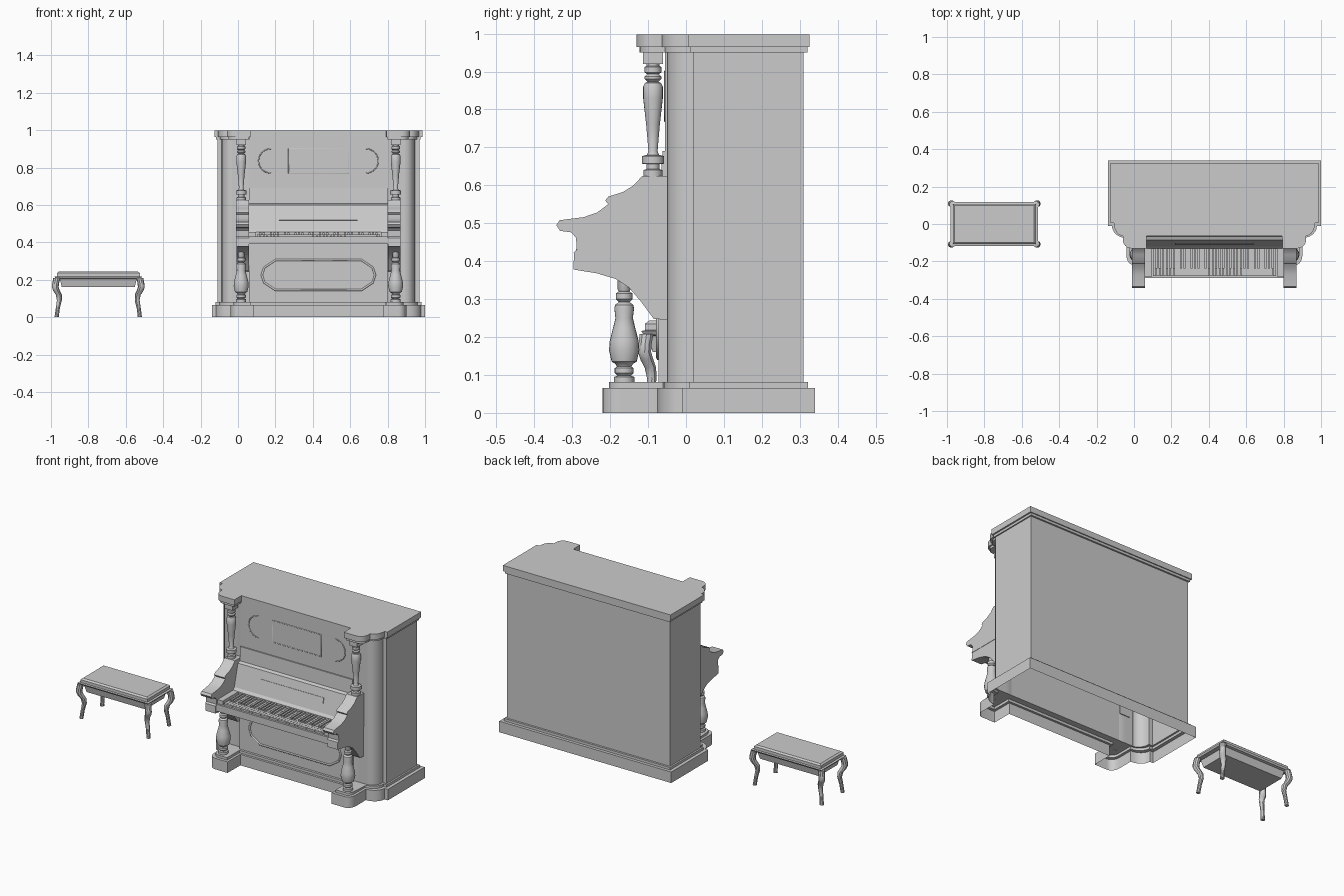
import bpy, bmesh
from math import sin, cos, pi, radians

CX = 0.43      # piano centre
BX = -0.747    # bench centre


def add(name, verts, faces, smooth=False):
    bm = bmesh.new()
    vs = [bm.verts.new(v) for v in verts]
    for f in faces:
        bm.faces.new([vs[i] for i in f])
    bmesh.ops.recalc_face_normals(bm, faces=bm.faces)
    me = bpy.data.meshes.new(name)
    bm.to_mesh(me)
    bm.free()
    ob = bpy.data.objects.new(name, me)
    bpy.context.collection.objects.link(ob)
    if smooth:
        bpy.context.view_layer.objects.active = ob
        ob.select_set(True)
        bpy.ops.object.shade_smooth_by_angle(angle=radians(35))
        ob.select_set(False)
    return ob


def loft(name, rings, bottom=True, smooth=True):
    n = len(rings[0])
    faces = [(k*n + i, k*n + (i+1) % n, (k+1)*n + (i+1) % n, (k+1)*n + i)
             for k in range(len(rings)-1) for i in range(n)]
    faces.append(tuple(range((len(rings)-1)*n, len(rings)*n)))
    if bottom:
        faces.append(tuple(reversed(range(n))))
    return add(name, [p for r in rings for p in r], faces, smooth)


def slab(name, profile, x0, x1, smooth=False):
    """(y, z) profile extruded along x"""
    return loft(name, [[(x, y, z) for y, z in profile] for x in (x0, x1)], smooth=smooth)


def box(name, x0, x1, y0, y1, z0, z1):
    return slab(name, [(y0, z0), (y1, z0), (y1, z1), (y0, z1)], x0, x1)


def turned(name, x, y, profile, n=20):
    """Lathe of (radius, z) points"""
    return loft(name, [[(x + r*cos(2*pi*i/n), y + r*sin(2*pi*i/n), z) for i in range(n)]
                       for r, z in profile])


def trim(name, pts, y, r, closed=True):
    cu = bpy.data.curves.new(name, 'CURVE')
    cu.dimensions = '3D'
    cu.bevel_depth = r
    cu.bevel_resolution = 1
    sp = cu.splines.new('POLY')
    sp.points.add(len(pts)-1)
    for p, (x, z) in zip(sp.points, pts):
        p.co = (CX + x, y, z, 1)
    sp.use_cyclic_u = closed
    ob = bpy.data.objects.new(name, cu)
    bpy.context.collection.objects.link(ob)
    return ob


def plan(z, hw, back, sy, sx, lx, fy, rx, ry, lf, inner, mid):
    """Case outline at height z: sides, rounded shoulders, front lobes"""
    h = [(hw, back), (hw, sy)]
    a = [pi/2*i/6 for i in range(7)]
    h += [(lx + (sx-lx)*cos(t), sy + (fy-sy)*sin(t)) for t in a]
    h += [(lx - rx + rx*cos(t), lf + ry - ry*sin(t)) for t in a]
    h += [(inner, lf), (inner - 0.0005, mid)]
    return [(CX + x, y, z) for x, y in h] + [(CX - x, y, z) for x, y in reversed(h)]


# Case: plinth, body and lid in one open-bottomed shell
base = (0.57, 0.34, -0.01, 0.548, 0.47, -0.075, 0.04, 0.05, -0.22, 0.345, -0.10)
tier = (0.55, 0.322, 0.008, 0.53, 0.455, -0.06, 0.035, 0.045, -0.203, 0.36, -0.087)
body = (0.54, 0.31, 0.02, 0.517, 0.463, -0.049, 0.05, 0.0, -0.05, 0.37, -0.0502)
rim = (0.547, 0.32, 0.012, 0.527, 0.482, -0.056, 0.04, 0.04, -0.122, 0.37, -0.058)
lid = (0.556, 0.326, 0.006, 0.538, 0.49, -0.063, 0.045, 0.045, -0.13, 0.363, -0.064)
loft("case", [plan(z, *p) for z, p in (
    (0, base), (0.066, base), (0.066, tier), (0.081, tier), (0.081, body),
    (0.95, body), (0.95, rim), (0.964, rim), (0.964, lid), (0.998, lid))], bottom=False)

# Front panels
box("lower_panel", CX-0.37, CX+0.37, -0.073, -0.05, 0.081, 0.39)
box("upper_panel", CX-0.375, CX+0.375, -0.055, -0.05, 0.69, 0.95)
oct_pts = [(s*x, z) for s, seq in ((1, [(0.23, 0.145), (0.29, 0.185), (0.303, 0.225),
           (0.29, 0.265), (0.23, 0.305)]),) for x, z in seq]
oct_pts += [(-x, z) for x, z in reversed(oct_pts)]
trim("lower_panel_bead", oct_pts, -0.073, 0.006)
for s in (-1, 1):
    arc = [(s*(0.255 + 0.065*sin(pi*i/12)), 0.835 + 0.065*cos(pi*i/12)) for i in range(13)]
    trim("upper_panel_arch", arc, -0.055, 0.003, False)
rect = [(-0.16, 0.77), (0.16, 0.77), (0.16, 0.9), (-0.16, 0.9)]
trim("upper_panel_frame", rect, -0.055, 0.003)

# Fallboard with music ledge
slab("fallboard", [(-0.045, 0.69), (-0.062, 0.69), (-0.067, 0.607), (-0.086, 0.60),
                   (-0.12, 0.47), (-0.132, 0.455), (-0.132, 0.42), (-0.045, 0.42)],
     CX-0.372, CX+0.372)
ledge = box("fallboard_strip", -0.21, 0.21, -0.004, 0.004, -0.018, 0.018)
ledge.location = (CX, -0.103, 0.535)
ledge.rotation_euler = (-0.26, 0, 0)

# Key bed, cheek blocks and keys
box("key_bed", CX-0.375, CX+0.375, -0.29, -0.05, 0.39, 0.432)
for s in (-1, 1):
    a, b = sorted((CX + s*0.335, CX + s*0.372))
    box("key_cheek", a, b, -0.28, -0.12, 0.43, 0.456)
N = 35
w = 0.66/N
for i in range(N):
    x = CX - 0.33 + i*w
    box("white_key", x + 0.0007, x + w - 0.0007, -0.278, -0.125, 0.43, 0.443)
    if i % 7 not in (2, 6):
        box("black_key", x + w - 0.0055, x + w + 0.0055, -0.237, -0.125, 0.44, 0.453)

arm = [(-0.045, 0.625), (-0.115, 0.625), (-0.138, 0.60), (-0.165, 0.583), (-0.205, 0.57),
       (-0.213, 0.56), (-0.205, 0.55), (-0.235, 0.528), (-0.27, 0.516), (-0.333, 0.508),
       (-0.342, 0.495), (-0.332, 0.48), (-0.303, 0.476), (-0.29, 0.462), (-0.288, 0.43),
       (-0.297, 0.422), (-0.045, 0.422)]
bracket = [(-0.045, 0.422), (-0.295, 0.422), (-0.297, 0.378), (-0.235, 0.368), (-0.185, 0.353),
           (-0.15, 0.33), (-0.12, 0.295), (-0.085, 0.248), (-0.045, 0.245)]
upper = [(0.025, 0.625), (0.025, 0.64), (0.017, 0.643), (0.017, 0.656), (0.029, 0.657),
         (0.029, 0.677), (0.016, 0.68), (0.012, 0.69), (0.018, 0.76), (0.026, 0.83),
         (0.026, 0.86), (0.021, 0.87), (0.015, 0.873), (0.022, 0.88), (0.022, 0.887),
         (0.016, 0.893), (0.022, 0.898), (0.022, 0.912), (0.017, 0.915), (0.017, 0.922)]
lower = [(0.027, 0.08), (0.027, 0.095), (0.018, 0.098), (0.025, 0.105), (0.025, 0.118),
         (0.019, 0.122), (0.024, 0.13), (0.033, 0.135), (0.040, 0.165), (0.038, 0.19),
         (0.029, 0.225), (0.023, 0.25), (0.026, 0.275), (0.024, 0.285), (0.014, 0.292),
         (0.022, 0.3), (0.022, 0.315), (0.014, 0.32), (0.017, 0.325), (0.017, 0.37)]
for s in (-1, 1):
    a, b = sorted((CX + s*0.37, CX + s*0.44))
    slab("arm", arm, a, b, True)
    slab("arm_bracket", bracket, a + 0.002, b - 0.002, True)
    xc = CX + s*0.413
    turned("upper_column", xc, -0.087, upper)
    box("upper_column_capital", xc-0.026, xc+0.026, -0.113, -0.061, 0.92, 0.951)
    turned("lower_column", xc, -0.163, lower)


# Bench
def rect_ring(z, hx, hy):
    return [(BX + a*hx, b*hy, z) for a, b in ((-1, -1), (1, -1), (1, 1), (-1, 1))]


loft("bench_seat", [rect_ring(*r) for r in (
    (0.16, 0.195, 0.088), (0.203, 0.205, 0.098), (0.206, 0.228, 0.112), (0.216, 0.234, 0.118),
    (0.218, 0.222, 0.108), (0.235, 0.222, 0.108), (0.243, 0.212, 0.098))], smooth=False)
leg = [(0.0, 0.222, 0.098, 0.012), (0.012, 0.221, 0.097, 0.011), (0.05, 0.216, 0.094, 0.011),
       (0.09, 0.208, 0.090, 0.013), (0.12, 0.211, 0.094, 0.016), (0.14, 0.223, 0.103, 0.018),
       (0.16, 0.230, 0.109, 0.018), (0.18, 0.228, 0.108, 0.018), (0.208, 0.222, 0.104, 0.019)]
for sx in (-1, 1):
    for sy in (-1, 1):
        loft("bench_leg", [[(BX + sx*x + r*cos(pi*i/5), sy*y + r*sin(pi*i/5), z)
                            for i in range(10)] for z, x, y, r in leg])
